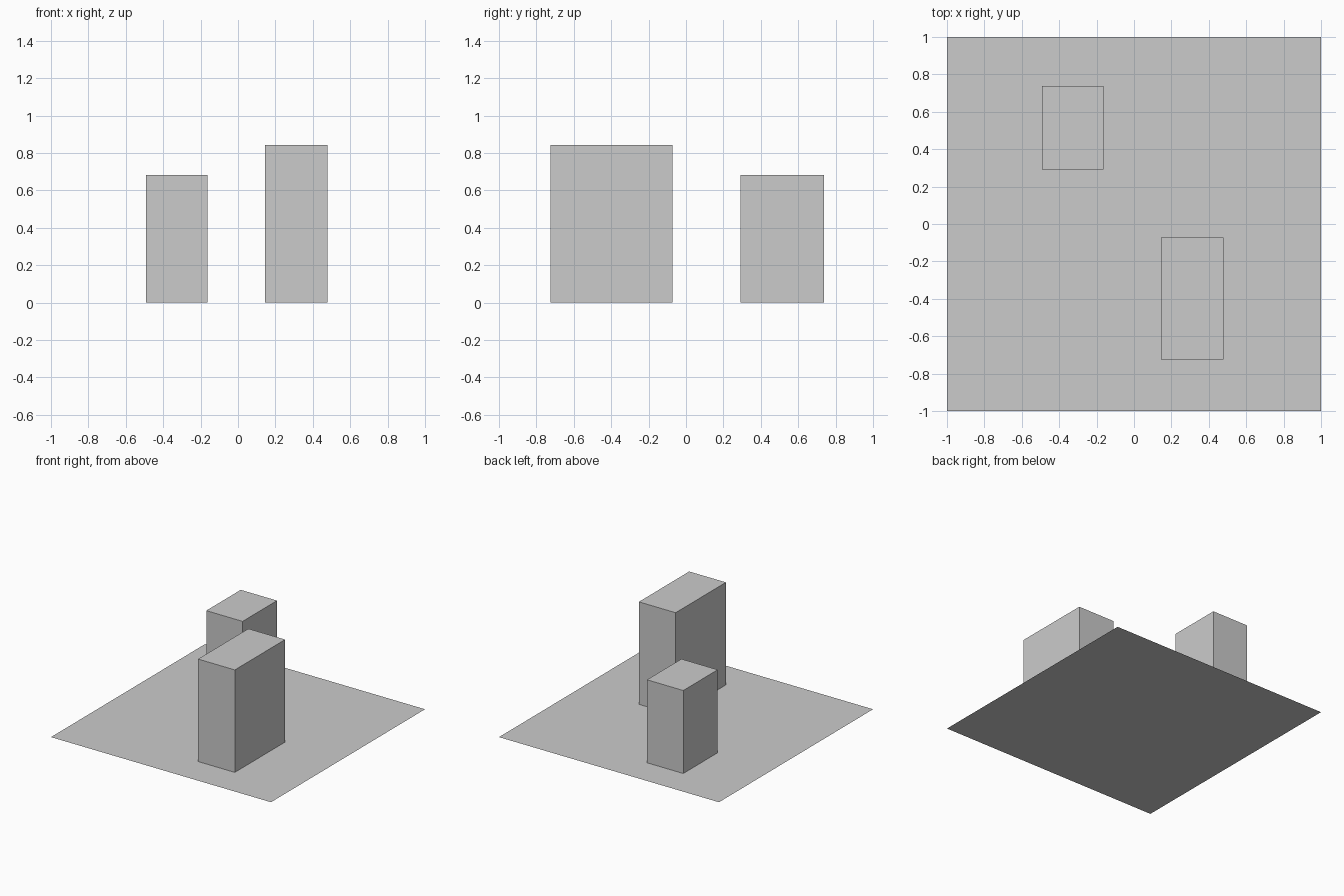
import bpy

if "Cube" in bpy.data.objects:
    bpy.data.objects.remove(bpy.data.objects["Cube"])


def block(name, x0, x1, y0, y1, height):
    """Upright box standing on z = 0."""
    bpy.ops.mesh.primitive_cube_add(
        size=1, location=((x0 + x1) / 2, (y0 + y1) / 2, height / 2))
    obj = bpy.context.object
    obj.name = name
    obj.scale = (x1 - x0, y1 - y0, height)
    bpy.ops.object.transform_apply(location=False, rotation=False, scale=True)
    return obj


# Thin square sheet under both blocks
bpy.ops.mesh.primitive_plane_add(size=2, location=(0, 0, 0))
bpy.context.object.name = "base_sheet"

# Tall block at front right, short block at back left
block("tall_block", 0.144, 0.478, -0.724, -0.071, 0.842)
block("short_block", -0.492, -0.162, 0.291, 0.738, 0.682)
